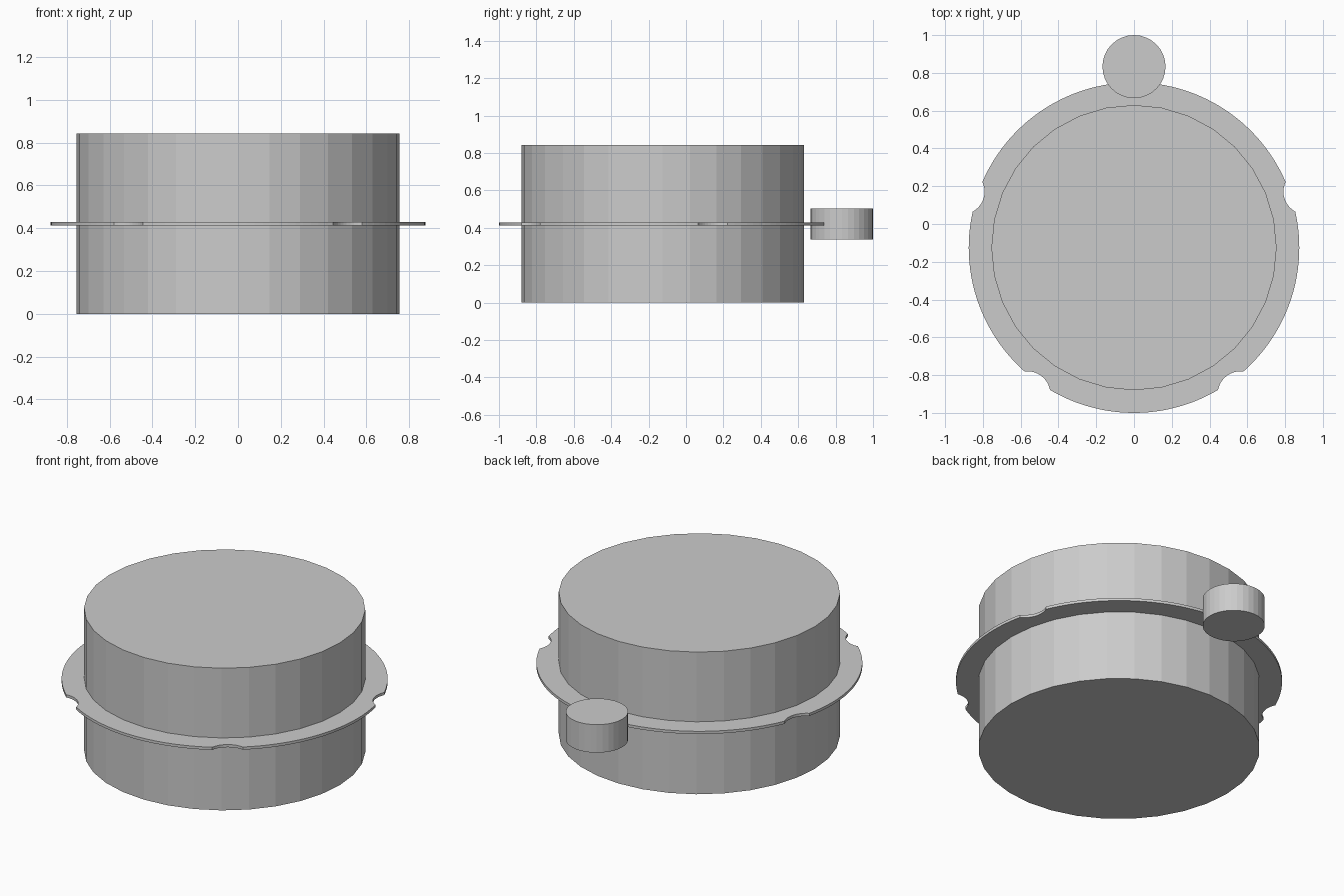
import bpy, bmesh, math

if "Cube" in bpy.data.objects:
    bpy.data.objects.remove(bpy.data.objects["Cube"])

CY = -0.125            # drum axis in y
Z_MID = 0.421
grey = bpy.data.materials.new("light_grey")
grey.diffuse_color = (0.6, 0.6, 0.6, 1)
grey.use_nodes = True
grey.node_tree.nodes["Principled BSDF"].inputs["Base Color"].default_value = grey.diffuse_color


def add_prism(name, outline, z0, z1):
    """Extrude a closed 2D outline from z0 to z1."""
    bm = bmesh.new()
    base = bm.faces.new([bm.verts.new((x, y, z0)) for x, y in outline])
    res = bmesh.ops.extrude_face_region(bm, geom=[base], use_keep_orig=True)
    for v in res["geom"]:
        if isinstance(v, bmesh.types.BMVert):
            v.co.z = z1
    bmesh.ops.recalc_face_normals(bm, faces=bm.faces)
    me = bpy.data.meshes.new(name)
    bm.to_mesh(me)
    bm.free()
    me.materials.append(grey)
    ob = bpy.data.objects.new(name, me)
    bpy.context.collection.objects.link(ob)
    return ob


def circle(r, cy, n=32):
    return [(r * math.sin(2 * math.pi * i / n), cy + r * math.cos(2 * math.pi * i / n))
            for i in range(n)]


def notched_disc(R, d, r, count=5, arc_steps=24, notch_steps=10):
    """Disc outline with round bites of radius r centred at distance d."""
    a = math.acos((R * R + d * d - r * r) / (2 * R * d))
    b = math.asin(R * math.sin(a) / r)
    step = 2 * math.pi / count
    pts = []
    for k in range(count):
        t = math.pi / 2 + k * step
        nx, ny = d * math.cos(t), d * math.sin(t)
        # concave bite
        for i in range(notch_steps):
            u = t + math.pi + b - 2 * b * i / notch_steps
            pts.append((nx + r * math.cos(u), CY + ny + r * math.sin(u)))
        # outer rim up to the next bite
        for i in range(arc_steps):
            u = t + a + (step - 2 * a) * i / arc_steps
            pts.append((R * math.cos(u), CY + R * math.sin(u)))
    return pts


# Main drum
add_prism("drum", circle(0.755, CY), 0.0, 0.842)
# Thin indexing plate with five round notches
add_prism("notched_plate", notched_disc(0.875, 0.958, 0.12), Z_MID - 0.008, Z_MID + 0.008)
# Small roller sitting in the rear notch
add_prism("roller", circle(0.167, CY + 0.958), Z_MID - 0.083, Z_MID + 0.083)
